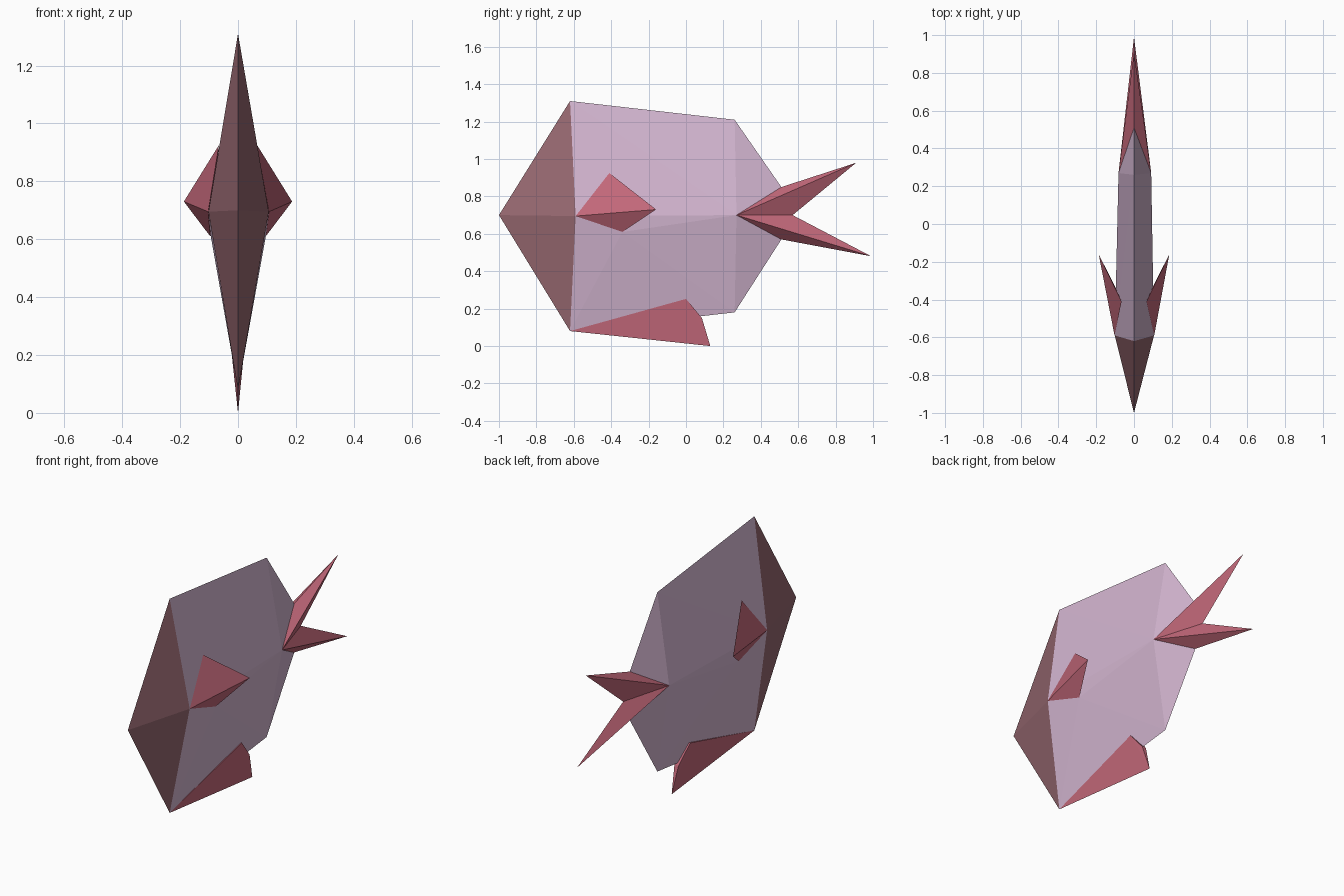
import bpy, bmesh

if "Cube" in bpy.data.objects:
    bpy.data.objects.remove(bpy.data.objects["Cube"])


def material(name, rgb):
    m = bpy.data.materials.new(name)
    m.diffuse_color = (*rgb, 1)
    m.use_nodes = True
    m.node_tree.nodes["Principled BSDF"].inputs["Base Color"].default_value = m.diffuse_color
    return m


BODY = material("pale pink", (0.66, 0.47, 0.64))
HEAD = material("dusky rose", (0.31, 0.14, 0.165))
FIN = material("coral red", (0.55, 0.14, 0.195))


def hull(name, points, mats, rule=None):
    """Flat-faced solid wrapped around a few corner points."""
    bm = bmesh.new()
    for p in points:
        bm.verts.new(p)
    res = bmesh.ops.convex_hull(bm, input=bm.verts[:])
    loose = [v for v in bm.verts if not v.link_faces]
    bmesh.ops.delete(bm, geom=loose, context='VERTS')
    bmesh.ops.recalc_face_normals(bm, faces=bm.faces[:])
    if rule:
        for f in bm.faces:
            f.material_index = rule(f.calc_center_median())
    me = bpy.data.meshes.new(name)
    bm.to_mesh(me)
    bm.free()
    for m in mats:
        me.materials.append(m)
    ob = bpy.data.objects.new(name, me)
    bpy.context.collection.objects.link(ob)
    return ob


# Body: side outline in the middle plane plus the widest points of each flank
outline = [(-1.0, 0.70), (-0.62, 1.31), (0.26, 1.21), (0.51, 0.85),
           (0.51, 0.57), (0.26, 0.18), (-0.62, 0.08)]
front_l, front_r = (-0.102, -0.59, 0.695), (0.106, -0.59, 0.695)
back_l, back_r = (-0.082, 0.27, 0.70), (0.091, 0.27, 0.70)
flanks = [front_l, front_r, back_l, back_r,
          (-0.094, -0.34, 0.61), (0.096, -0.34, 0.61)]
hull("body", [(0, y, z) for y, z in outline] + flanks, [BODY, HEAD],
     lambda c: 1 if c.y < -0.65 else 0)

# Tail: two lobes meeting at a notch
notch = (0, 0.57, 0.70)
for name, root, tip in (("upper_tail_lobe", (0, 0.51, 0.85), (0, 0.91, 0.98)),
                        ("lower_tail_lobe", (0, 0.51, 0.57), (0, 0.99, 0.48))):
    hull(name, [back_l, back_r, root, tip, notch], [FIN])

# Side fins
for name, s, base in (("left_side_fin", -1, front_l), ("right_side_fin", 1, front_r)):
    hull(name, [(base[0] + s * 0.001, base[1], base[2]), (s * 0.066, -0.41, 0.925),
                (s * 0.187, -0.16, 0.73), (s * 0.096, -0.34, 0.61)], [FIN])

# Belly fin
hull("belly_fin", [(0, -0.62, 0.08), (0, 0.13, 0.0),
                   (-0.027, 0.0, 0.252), (0.025, 0.0, 0.252),
                   (-0.012, 0.085, 0.15), (0.014, 0.085, 0.15)], [FIN])
